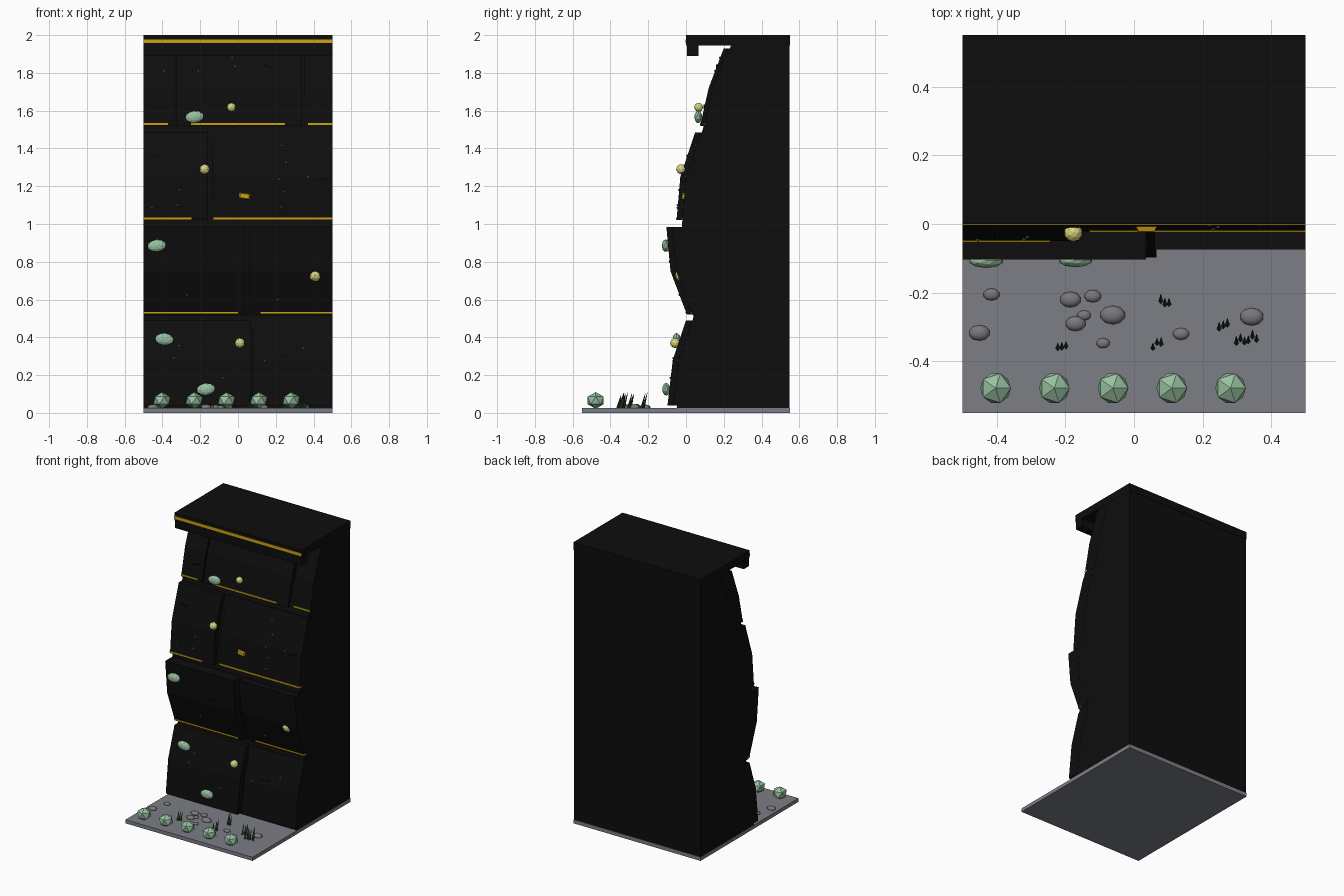
import bpy, bmesh, math, random
from mathutils import Matrix, Vector

if "Cube" in bpy.data.objects:
    bpy.data.objects.remove(bpy.data.objects["Cube"])

random.seed(4)


def material(name, rgb):
    m = bpy.data.materials.new(name)
    m.diffuse_color = (*rgb, 1)
    m.use_nodes = True
    m.node_tree.nodes["Principled BSDF"].inputs["Base Color"].default_value = m.diffuse_color
    return m


BLACK = material("black rock", (0.004, 0.004, 0.004))
DARK = material("dark crack", (0.002, 0.002, 0.002))
GREY = material("grey ground", (0.20, 0.21, 0.235))
STONE = material("grey stone", (0.19, 0.19, 0.20))
GOLD = material("gold", (0.62, 0.36, 0.006))
SAGE = material("sage green", (0.31, 0.53, 0.35))
LEMON = material("pale yellow", (0.72, 0.70, 0.22))
GRASS = material("dark green", (0.02, 0.06, 0.025))


def finish(name, bm, mat, smooth=False):
    bmesh.ops.recalc_face_normals(bm, faces=bm.faces)
    me = bpy.data.meshes.new(name)
    bm.to_mesh(me)
    bm.free()
    me.materials.append(mat)
    for p in me.polygons:
        p.use_smooth = smooth
    ob = bpy.data.objects.new(name, me)
    bpy.context.collection.objects.link(ob)
    return ob


def box(name, x0, x1, y0, y1, z0, z1, mat):
    bm = bmesh.new()
    size = Matrix.Diagonal((x1 - x0, y1 - y0, z1 - z0, 1))
    mid = Matrix.Translation(((x0 + x1) / 2, (y0 + y1) / 2, (z0 + z1) / 2))
    bmesh.ops.create_cube(bm, size=1, matrix=mid @ size)
    return finish(name, bm, mat)


def slab(name, outline, x0, x1, mat):
    """Extrude a (y, z) outline along x."""
    bm = bmesh.new()
    face = bm.faces.new([bm.verts.new((x0, y, z)) for y, z in outline])
    ext = bmesh.ops.extrude_face_region(bm, geom=[face])
    moved = [v for v in ext["geom"] if isinstance(v, bmesh.types.BMVert)]
    bmesh.ops.translate(bm, verts=moved, vec=(x1 - x0, 0, 0))
    return finish(name, bm, mat)


def ball(name, pos, radii, mat, detail=2, tilt=0, smooth=False):
    bm = bmesh.new()
    m = Matrix.Translation(pos) @ Matrix.Rotation(tilt, 4, 'Y') @ Matrix.Diagonal((*radii, 1))
    bmesh.ops.create_icosphere(bm, subdivisions=detail, radius=1, matrix=m)
    return finish(name, bm, mat, smooth)


# Ground slab and rock core
box("ground", -0.5, 0.5, -0.55, 0.55, 0, 0.026, GREY)
slab("wall_core", [(0.547, 0.02), (-0.05, 0.02), (-0.02, 0.28), (0.04, 0.51), (-0.03, 0.75),
                   (-0.022, 1.0), (0.015, 1.25), (0.09, 1.505), (0.15, 1.72), (0.24, 1.95),
                   (0.547, 1.95)], -0.499, 0.499, BLACK)

# Rock panels: front profile (y, z) per row, then (x0, x1, setback) per panel
ROWS = [
    ([(-0.098, 0.04), (-0.07, 0.28), (0.0, 0.49)],
     [(-0.5, 0.065, 0), (0.075, 0.5, 0.03)]),
    ([(0.005, 0.52), (-0.082, 0.75), (-0.104, 0.985)],
     [(-0.5, 0.035, 0), (0.06, 0.5, 0.03)]),
    ([(-0.05, 1.02), (-0.03, 1.25), (0.048, 1.485)],
     [(-0.5, -0.16, 0), (-0.135, 0.5, 0.03)]),
    ([(0.075, 1.52), (0.12, 1.72), (0.20, 1.93)],
     [(-0.5, -0.335, 0), (-0.325, 0.34, 0), (0.35, 0.5, 0.02)]),
]


def wall_y(x, z):
    """Depth of the panel surface at a point on the front."""
    row, panels = ROWS[min(3, int(z / 0.505))]
    setback = next((s for a, b, s in panels if a <= x <= b), 0.03)
    (ya, za), (yb, zb) = row[:2] if z < row[1][1] else row[1:]
    return ya + (yb - ya) * (z - za) / (zb - za) + setback


for profile, panels in ROWS:
    for x0, x1, s in panels:
        front = [(y + s, z) for y, z in profile]
        back = [(y + 0.12, z) for y, z in reversed(profile)]
        slab("rock_panel", front + back, x0, x1, BLACK)

# Gold seams under the panel rows
for z, spans in ((0.53, ((-0.5, 0.0), (0.12, 0.5))),
                 (1.03, ((-0.5, -0.245), (-0.13, 0.5))),
                 (1.53, ((-0.5, -0.37), (-0.25, 0.25), (0.37, 0.5)))):
    for x0, x1 in spans:
        y = wall_y((x0 + x1) / 2, z)
        box("gold_seam", x0, x1, y - 0.004, y + 0.02, z - 0.005, z + 0.005, GOLD)

# Overhanging cap with lip and trim
box("cap", -0.5, 0.5, 0, 0.55, 1.945, 2.0, BLACK)
box("cap_lip", -0.5, 0.5, 0.004, 0.065, 1.89, 1.95, BLACK)
box("cap_trim", -0.5, 0.5, -0.003, 0.004, 1.957, 1.978, GOLD)

# Gold nugget: tapered block pushed into the wall
bm = bmesh.new()
bmesh.ops.create_cone(bm, cap_ends=True, segments=4, radius1=0.052, radius2=0.03, depth=0.035,
                      matrix=Matrix.Translation((0.035, -0.004, 1.148))
                      @ Matrix.Rotation(math.radians(8), 4, 'Y')
                      @ Matrix.Diagonal((1.1, 1, 0.55, 1))
                      @ Matrix.Rotation(math.pi / 2, 4, 'X')
                      @ Matrix.Rotation(math.pi / 4, 4, 'Z'))
finish("gold_nugget", bm, GOLD)

# Moss and lichen growing on the wall
for x, y, z, t in ((-0.23, 0.065, 1.567, -0.1), (-0.43, -0.107, 0.885, -0.1),
                   (-0.39, -0.05, 0.39, 0.1), (-0.17, -0.105, 0.125, -0.1)):
    ball("moss_clump", (x, y, z), (0.051, 0.021, 0.033), SAGE, tilt=t)
for x, y, z, r in ((-0.035, 0.067, 1.618, 0.024), (-0.177, -0.025, 1.29, 0.027),
                   (0.408, -0.022, 0.73, 0.036), (0.01, -0.057, 0.37, 0.027)):
    ball("yellow_bloom", (x, y, z), (r, r, r), LEMON)

# Pebbles embedded in the wall
for x, z in ((-0.39, 1.81), (-0.21, 1.81), (-0.03, 1.88), (-0.015, 1.835), (0.23, 1.415),
             (0.255, 1.325), (0.37, 1.25), (0.245, 1.17), (0.22, 1.235), (-0.31, 1.18),
             (-0.32, 1.1), (-0.455, 1.085), (0.23, 1.09), (-0.27, 0.625), (0.21, 0.6),
             (-0.31, 0.355), (-0.34, 0.29), (0.345, 0.345), (0.14, 0.275), (-0.08, 0.185)):
    ball("wall_pebble", (x, wall_y(x, z), z), (0.007, 0.007, 0.007), STONE, 1)

# Thin cracks on the panels
for x, z, t in ((0.17, 1.83, 0.3), (-0.4, 1.62, -0.25), (-0.43, 1.36, 0.15), (0.43, 1.235, -0.2),
                (-0.14, 0.8, 0.1), (0.17, 0.56, -0.1), (0.23, 0.3, -0.2)):
    crack = box("crack", -0.035, 0.035, -0.004, 0.004, -0.003, 0.003, DARK)
    crack.location = (x, wall_y(x, z), z)
    crack.rotation_euler.y = t

# Row of faceted shrubs along the front
for i in range(5):
    ball("shrub", (-0.403 + 0.171 * i, -0.478, 0.066), (0.05, 0.05, 0.044), SAGE, 1)

# Flat ground stones
for x, y, r in ((-0.415, -0.205, 0.024), (-0.45, -0.317, 0.031), (-0.185, -0.22, 0.031),
                (-0.12, -0.21, 0.025), (-0.145, -0.266, 0.02), (-0.17, -0.29, 0.03),
                (-0.062, -0.265, 0.037), (-0.09, -0.347, 0.02), (0.137, -0.32, 0.024),
                (0.343, -0.27, 0.035)):
    ball("ground_stone", (x, y, 0.03), (r, r * 0.74, r * 0.5), STONE, 2, smooth=True)

# Grass tufts: thin leaning blades
for x, y in ((-0.21, -0.36), (0.09, -0.235), (0.067, -0.36), (0.26, -0.305),
             (0.31, -0.345), (0.345, -0.34)):
    bm = bmesh.new()
    for k in (-1, 0, 1):
        h = random.uniform(0.06, 0.09)
        bmesh.ops.create_cone(bm, cap_ends=True, segments=4, radius1=0.007, radius2=0.001, depth=h,
                              matrix=Matrix.Translation((x + k * 0.012, y + random.uniform(-0.005, 0.012), 0.022))
                              @ Matrix.Rotation(-0.25, 4, 'X') @ Matrix.Translation((0, 0, h / 2)))
    finish("grass_tuft", bm, GRASS)
